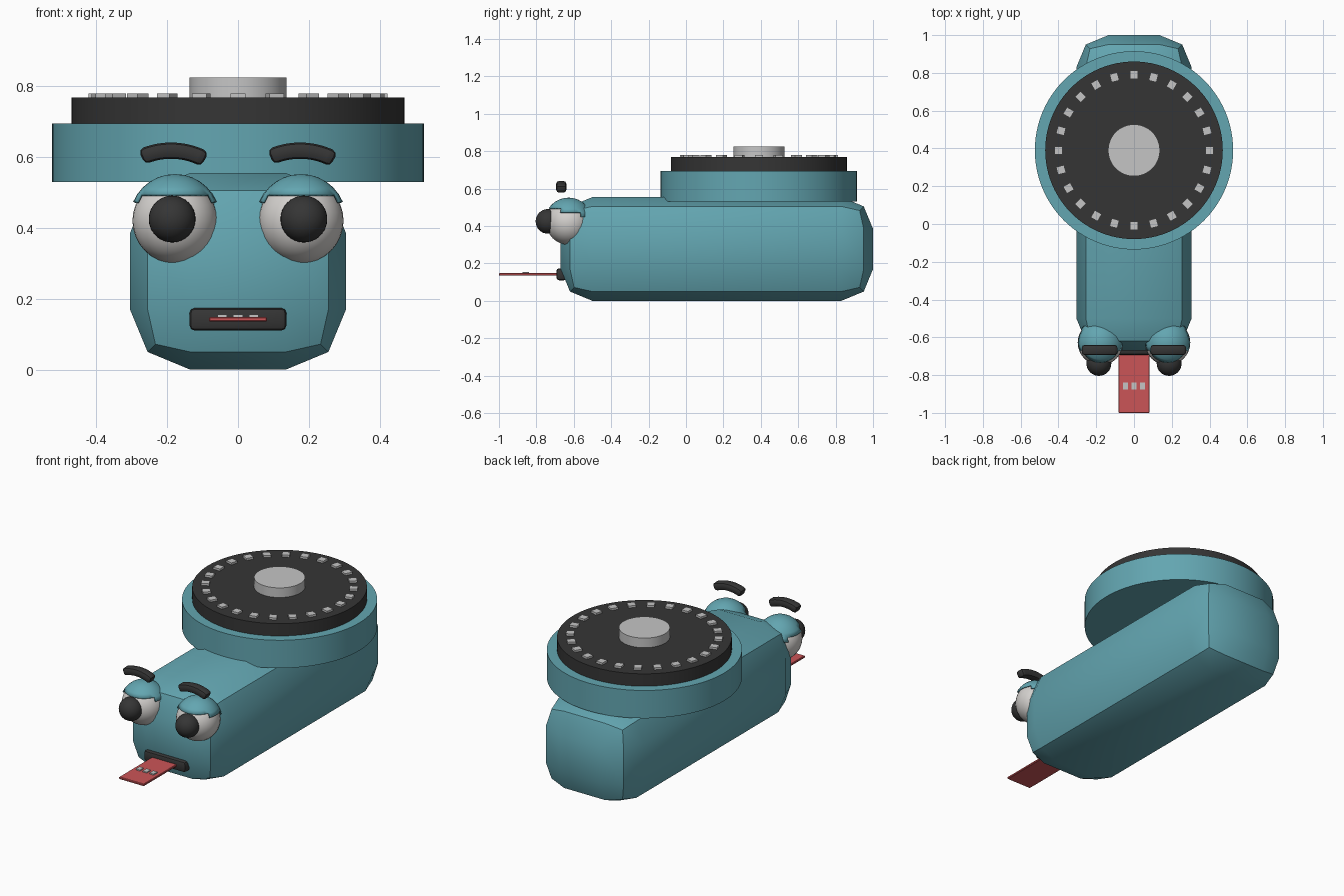
import bpy, bmesh
from math import sin, cos, pi, radians
from mathutils import Vector, Matrix

if "Cube" in bpy.data.objects:
    bpy.data.objects.remove(bpy.data.objects["Cube"], do_unlink=True)


def material(name, rgb):
    m = bpy.data.materials.new(name)
    m.use_nodes = True
    m.diffuse_color = (*rgb, 1)
    m.node_tree.nodes["Principled BSDF"].inputs["Base Color"].default_value = (*rgb, 1)
    return m


TEAL = material("teal", (0.125, 0.38, 0.44))
BLACK = material("charcoal", (0.036, 0.036, 0.036))
GREY = material("light grey", (0.56, 0.56, 0.56))
WHITE = material("eye white", (0.66, 0.64, 0.62))
RED = material("tongue red", (0.6, 0.09, 0.095))


def finish(name, bm, mat, angle=30):
    bmesh.ops.recalc_face_normals(bm, faces=bm.faces)
    mesh = bpy.data.meshes.new(name)
    bm.to_mesh(mesh)
    bm.free()
    mesh.materials.append(mat)
    obj = bpy.data.objects.new(name, mesh)
    bpy.context.collection.objects.link(obj)
    bpy.ops.object.select_all(action="DESELECT")
    obj.select_set(True)
    bpy.context.view_layer.objects.active = obj
    bpy.ops.object.shade_smooth_by_angle(angle=radians(angle))
    return obj


def box_mesh(size, center=(0, 0, 0), bevel=0, segments=2):
    bm = bmesh.new()
    bmesh.ops.create_cube(bm, size=1)
    bmesh.ops.scale(bm, vec=size, verts=bm.verts)
    bmesh.ops.translate(bm, vec=center, verts=bm.verts)
    if bevel:
        bmesh.ops.bevel(bm, geom=bm.edges[:], offset=bevel, segments=segments,
                        profile=0.5, affect="EDGES")
    return bm


def disc(name, radius, bottom, top, mat):
    bm = bmesh.new()
    bmesh.ops.create_cone(bm, cap_ends=True, segments=96, radius1=radius,
                          radius2=radius, depth=top - bottom,
                          matrix=Matrix.Translation((0, DIAL_Y, (top + bottom) / 2)))
    return finish(name, bm, mat)


def ball(center, radius):
    bm = bmesh.new()
    bmesh.ops.create_uvsphere(bm, u_segments=32, v_segments=16, radius=radius,
                              matrix=Matrix.Translation(center))
    return bm


# Chamfered body
finish("body", box_mesh((0.61, 1.67, 0.555), (0, 0.165, 0.2775), 0.17), TEAL)

# Stacked dial
DIAL_Y = 0.39
disc("dial_base", 0.525, 0.53, 0.695, TEAL)
disc("dial_plate", 0.47, 0.69, 0.768, BLACK)
disc("dial_hub", 0.137, 0.76, 0.825, GREY)

# Ring of small studs on the dial
bm = bmesh.new()
for i in range(24):
    spot = (Matrix.Translation((0, DIAL_Y, 0.77)) @ Matrix.Rotation(i * pi / 12, 4, "Z")
            @ Matrix.Translation((0.4, 0, 0)) @ Matrix.Diagonal((0.044, 0.042, 0.02, 1)))
    bmesh.ops.create_cube(bm, size=1, matrix=spot)
finish("dial_studs", bm, GREY)

# Eyes, lids and brows
for side, sx in (("left", 1), ("right", -1)):
    eye = Vector((sx * 0.178, -0.628, 0.42))
    finish(side + "_eyeball", ball(eye, 0.12), WHITE)
    finish(side + "_pupil", ball((sx * 0.186, -0.738, 0.425), 0.066), BLACK)

    # Lid is a dome cut along a tilted line
    bm = ball(eye + Vector((0, 0, 0.004)), 0.122)
    low = [f for f in bm.faces
           if f.calc_center_median().z < 0.5 - 0.24 * (f.calc_center_median().y + 0.74)]
    bmesh.ops.delete(bm, geom=low, context="FACES")
    lid = finish(side + "_eyelid", bm, TEAL)
    shell = lid.modifiers.new("thickness", "SOLIDIFY")
    shell.thickness = 0.008
    shell.offset = 0.5

    # Brow is a rounded bar bent along an arc
    bm = box_mesh((0.186, 0.054, 0.046), bevel=0.015)
    for i in range(-5, 6):
        bmesh.ops.bisect_plane(bm, geom=bm.verts[:] + bm.edges[:] + bm.faces[:],
                               plane_co=(i * 0.0145, 0, 0), plane_no=(1, 0, 0))
    arc = 0.2
    for v in bm.verts:
        turn, reach = v.co.x / arc, arc + v.co.z
        v.co.x, v.co.z = reach * sin(turn), reach * cos(turn) - arc
    bmesh.ops.rotate(bm, verts=bm.verts, matrix=Matrix.Rotation(radians(2), 3, "Y"))
    bmesh.ops.translate(bm, vec=(sx * 0.182, -0.667, 0.618), verts=bm.verts)
    finish(side + "_brow", bm, BLACK)

# Mouth and tongue
finish("mouth", box_mesh((0.274, 0.056, 0.064), (0, -0.665, 0.142), 0.015), BLACK)
finish("tongue", box_mesh((0.164, 0.35, 0.013), (0, -0.825, 0.142), 0.003, 1), RED)
for i in (-1, 0, 1):
    finish("tongue_stud_%d" % (i + 2),
           box_mesh((0.027, 0.036, 0.01), (i * 0.045, -0.857, 0.15)), GREY)
